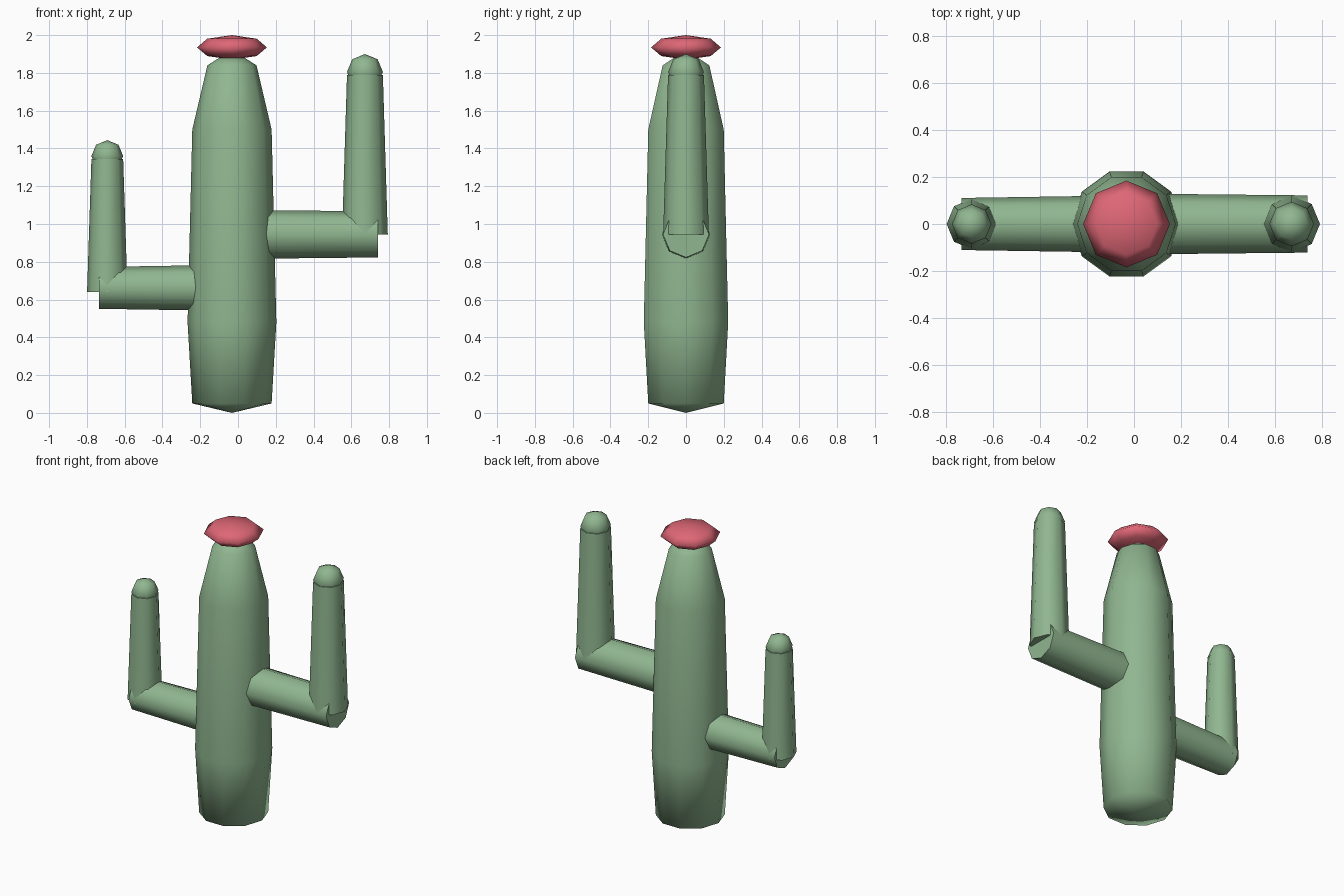
import bpy, bmesh
from math import pi, cos, sin
from mathutils import Matrix

cube = bpy.data.objects.get("Cube")
if cube:
    bpy.data.objects.remove(cube, do_unlink=True)


def make_material(name, rgb):
    mat = bpy.data.materials.new(name)
    mat.use_nodes = True
    mat.diffuse_color = (*rgb, 1)
    mat.node_tree.nodes["Principled BSDF"].inputs["Base Color"].default_value = (*rgb, 1)
    return mat


green = make_material("cactus green", (0.28, 0.47, 0.28))
red = make_material("flower red", (0.73, 0.135, 0.18))


def lathe(name, profile, sides, matrix, mat, smooth_angle=pi):
    """Spin (radius, height) points round z; the ends are poles or flat caps."""
    bm = bmesh.new()
    rings = []
    for r, z in profile:
        if r == 0:
            rings.append([bm.verts.new((0, 0, z))] * sides)
        else:
            angles = [2 * pi * i / sides for i in range(sides)]
            rings.append([bm.verts.new((r * cos(a), r * sin(a), z)) for a in angles])
    for low, high in zip(rings, rings[1:]):
        for i in range(sides):
            j = (i + 1) % sides
            corners = dict.fromkeys((low[i], low[j], high[j], high[i]))
            bm.faces.new(list(corners))
    for ring, (r, z) in ((rings[0], profile[0]), (rings[-1], profile[-1])):
        if r > 0:
            bm.faces.new(ring)
    bmesh.ops.recalc_face_normals(bm, faces=bm.faces)
    bm.transform(matrix)
    mesh = bpy.data.meshes.new(name)
    bm.to_mesh(mesh)
    bm.free()
    mesh.materials.append(mat)
    obj = bpy.data.objects.new(name, mesh)
    bpy.context.collection.objects.link(obj)
    bpy.ops.object.select_all(action='DESELECT')
    obj.select_set(True)
    bpy.context.view_layer.objects.active = obj
    if smooth_angle < pi:
        bpy.ops.object.shade_smooth_by_angle(angle=smooth_angle)
    else:
        bpy.ops.object.shade_smooth()
    return obj


def ball(radius, height):
    """Profile of a coarse sphere, squashed to the given half height."""
    return [(0, -height)] + [(radius * sin(t), -height * cos(t))
                             for t in (pi / 4, pi / 2, 3 * pi / 4)] + [(0, height)]


TRUNK_X = -0.032

# Trunk and flower
trunk = [(0, 0), (0.21, 0.05), (0.235, 0.48), (0.21, 1.5),
         (0.13, 1.84), (0.07, 1.878), (0, 1.885)]
lathe("trunk", trunk, 10, Matrix.Translation((TRUNK_X, 0, 0)), green)
lathe("flower", ball(0.185, 0.065), 8, Matrix.Translation((TRUNK_X, 0, 1.935)), red)


def arm(side, sign, z, end_x, r_in, r_out, up_x, r_low, r_top, base, top):
    # Horizontal branch leaving the trunk
    length = end_x - sign * TRUNK_X
    turn = Matrix.Translation((TRUNK_X, 0, z)) @ Matrix.Rotation(sign * pi / 2, 4, 'Y')
    lathe(side + "_branch", [(r_in, 0), (r_out, length)], 8, turn, green, pi / 3)
    # Upright part with a rounded tip
    place = Matrix.Translation((sign * up_x, 0, 0))
    lathe(side + "_upright", [(r_low, base), (r_top, top)], 8, place, green, pi / 3)
    lathe(side + "_tip", ball(r_top, r_top), 8,
          place @ Matrix.Translation((0, 0, top + 0.015)), green)


arm("left", 1, 0.945, 0.74, 0.13, 0.122, 0.672, 0.121, 0.095, 0.945, 1.79)
arm("right", -1, 0.662, 0.735, 0.122, 0.111, 0.692, 0.107, 0.084, 0.64, 1.345)
